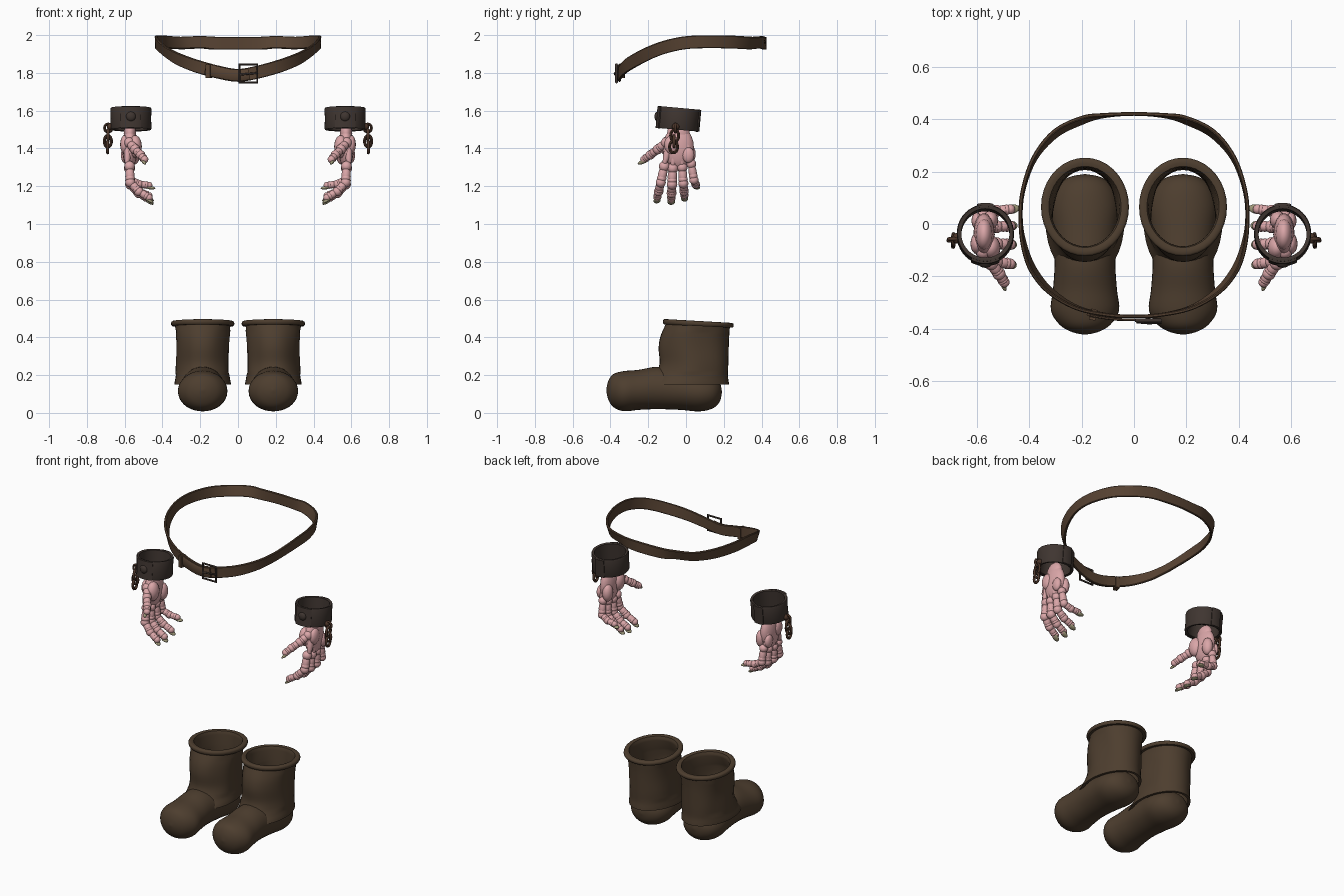
import bpy, bmesh
from math import sin, cos, pi, radians
from mathutils import Vector as V, Matrix

if "Cube" in bpy.data.objects:
    bpy.data.objects.remove(bpy.data.objects["Cube"])

def mat(name, c):
    m = bpy.data.materials.new(name)
    m.diffuse_color = (*c, 1)
    m.use_nodes = True
    m.node_tree.nodes["Principled BSDF"].inputs["Base Color"].default_value = m.diffuse_color
    return m

LEATHER = mat("boot_leather", (0.075, 0.048, 0.028))
STRAP = mat("belt_leather", (0.095, 0.055, 0.032))
IRON = mat("dark_iron", (0.05, 0.036, 0.03))
SKIN = mat("pink_skin", (0.70, 0.38, 0.39))
NAIL = mat("nail", (0.36, 0.33, 0.2))
RUST = mat("rusty_chain", (0.07, 0.035, 0.022))

def finish(bm, name, material, mirror=False, angle=45):
    bmesh.ops.recalc_face_normals(bm, faces=bm.faces)
    for side in ((1, -1) if mirror else (1,)):
        me = bpy.data.meshes.new(name)
        bm.to_mesh(me)
        if side < 0:
            me.transform(Matrix.Scale(-1, 4, V((1, 0, 0))))
            me.flip_normals()
        me.materials.append(material)
        label = name + ("_left" if side > 0 else "_right") if mirror else name
        ob = bpy.data.objects.new(label, me)
        bpy.context.collection.objects.link(ob)
        bpy.ops.object.select_all(action='DESELECT')
        ob.select_set(True)
        bpy.context.view_layer.objects.active = ob
        bpy.ops.object.shade_smooth_by_angle(angle=radians(angle))
    bm.free()

def spline(pts, n, closed=False):
    """Catmull-Rom samples through tuples of any length."""
    out, k = [], len(pts)
    get = (lambda i: pts[i % k]) if closed else (lambda i: pts[max(0, min(k - 1, i))])
    for i in range(k if closed else k - 1):
        for j in range(n):
            t = j / n
            out.append(tuple(0.5 * (2*b + (c-a)*t + (2*a-5*b+4*c-d)*t*t + (3*b-a-3*c+d)*t**3)
                             for a, b, c, d in zip(get(i-1), get(i), get(i+1), get(i+2))))
    if not closed:
        out.append(tuple(pts[-1]))
    return out

def loft(bm, rings, closed=False, caps=True):
    vs = [[bm.verts.new(p) for p in r] for r in rings]
    n, m = len(vs), len(vs[0])
    for i in range(n if closed else n - 1):
        a, b = vs[i], vs[(i + 1) % n]
        for j in range(m):
            bm.faces.new((a[j], a[(j+1) % m], b[(j+1) % m], b[j]))
    if caps and not closed:
        bm.faces.new(vs[0])
        bm.faces.new(vs[-1][::-1])

def tube(bm, pts, r, normal, closed=True, seg=8):
    """Round bar along a path lying in the plane with the given normal."""
    pts, nrm, rings = [V(p) for p in pts], V(normal).normalized(), []
    for i, p in enumerate(pts):
        a = pts[i-1] if closed or i else p
        b = pts[(i+1) % len(pts)] if closed or i < len(pts) - 1 else p
        side = (b - a).normalized().cross(nrm)
        rings.append([p + r*(cos(t)*side + sin(t)*nrm) for t in (2*pi*k/seg for k in range(seg))])
    loft(bm, rings, closed)

def ball(bm, c, r, rot=Matrix()):
    bmesh.ops.create_uvsphere(bm, u_segments=16, v_segments=10, radius=1,
        matrix=Matrix.Translation(c) @ rot.to_4x4() @ Matrix.Diagonal((*r, 1)))

def bone(bm, a, b, r, extra=0.012):
    a, b = V(a), V(b)
    d = b - a
    ball(bm, (a + b)/2, (r, r, d.length/2 + extra), d.to_track_quat('Z', 'Y').to_matrix())

# Boots: foot lofted along y (y, z centre, half width, half height)
BX, SEG = 0.187, 36
foot = [(-.422, .12, .004, .004), (-.412, .12, .05, .047), (-.385, .118, .096, .087),
        (-.33, .115, .13, .106), (-.25, .122, .122, .106), (-.15, .132, .116, .112),
        (-.03, .122, .122, .106), (.07, .11, .13, .102), (.14, .108, .108, .085),
        (.178, .11, .062, .052), (.19, .11, .004, .004)]
bm = bmesh.new()
loft(bm, [[(BX + rx*cos(t), y, z + rz*sin(t)) for t in (2*pi*k/SEG for k in range(SEG))]
          for y, z, rx, rz in spline(foot, 4)])
finish(bm, "boot_foot", LEATHER, True)

# Boot shaft: outside up, over the rolled rim, down the inside (z, y front, y back, half width)
outer = [(.15, -.215, .228, .150), (.165, -.2, .226, .148), (.2, -.165, .222, .142),
         (.26, -.14, .224, .139), (.34, -.145, .226, .138), (.4, -.135, .228, .141),
         (.46, -.108, .232, .146)]
rim = [(.46, -.117, .246, .162), (.468, -.122, .252, .167), (.478, -.122, .252, .167),
       (.486, -.115, .245, .16), (.484, -.09, .22, .138), (.46, -.085, .215, .131)]
prof = spline(outer, 4) + spline(rim, 2)
prof += [(z, f + .018, b - .016, w - .016) for z, f, b, w in reversed(spline(outer[:-1], 3))]
bm = bmesh.new()
rings = []
for z, f, b, w in prof:
    ring = []
    for k in range(SEG):
        t = 2*pi*k/SEG
        y = (f + b)/2 + (b - f)/2*sin(t)
        fold = 0.004*sin(5*t + 9*z)*(.2 < z < .44)
        ring.append((BX + (w + fold)*cos(t), y, z - .055*(y - .06)*max(0, (z - .3)/.18)))
    rings.append(ring)
loft(bm, rings, closed=True)
finish(bm, "boot_shaft", LEATHER, True)

# Belt: half centre line from back to front (x, y, z, lean), mirrored to a loop
half = [(0, .42, 1.957, 0), (.12, .413, 1.957, .1), (.2, .395, 1.962, .35), (.3, .345, 1.958, .35),
        (.38, .25, 1.963, .15), (.425, .12, 1.965, .05), (.432, 0, 1.96, .05), (.415, -.1, 1.94, .2),
        (.382, -.18, 1.912, .3), (.32, -.255, 1.875, .25), (.22, -.318, 1.836, .1),
        (.1, -.347, 1.803, 0), (0, -.352, 1.787, 0)]
loop = half + [(-x, y, z, l) for x, y, z, l in half[-2:0:-1]]

def strap(bm, path, hh, th, closed, push=0.0):
    rings, n = [], len(path)
    for i, p in enumerate(path):
        a = path[i-1] if closed or i else p
        b = path[(i+1) % n] if closed or i < n - 1 else p
        t = (V(b[:3]) - V(a[:3])).normalized()
        out = V((-t.y, t.x, 0)).normalized()
        up = V((0, 0, 1)) - t*t.z
        up = (up.normalized() + out*p[3]).normalized()
        nrm = t.cross(up).normalized()
        if nrm.dot(out) < 0:
            nrm = -nrm
        c = V(p[:3]) + out*push
        rings.append([c + up*hh*u + nrm*th*v for u, v in
                      ((-1, -.5), (-.9, -1), (.9, -1), (1, -.5), (1, .5), (.9, 1), (-.9, 1), (-1, .5))])
    loft(bm, rings, closed)

bm = bmesh.new()
path = spline(loop, 5, True)
strap(bm, path, .034, .007, True)
finish(bm, "belt", STRAP, angle=40)
bm = bmesh.new()
strap(bm, [(x, y - .013, z, l) for x, y, z, l in path if y < -.3 and -.19 < x < .06], .03, .005, False)
finish(bm, "belt_tail", STRAP, angle=40)

# Buckle frame, prong and keeper loop at the front
def box_loop(cx, y, cz, w, h):
    return [(cx-w, y, cz-h), (cx+w, y, cz-h), (cx+w, y, cz+h), (cx-w, y, cz+h)]
bm = bmesh.new()
tube(bm, box_loop(.055, -.368, 1.797, .047, .048), .007, (0, 1, 0))
tube(bm, [(.01, -.374, 1.79), (.055, -.378, 1.795), (.105, -.376, 1.8)], .005, (0, 0, 1), False)
finish(bm, "belt_buckle", IRON)
bm = bmesh.new()
bmesh.ops.create_cube(bm, size=1, matrix=Matrix.Translation((-.155, -.346, 1.808)) @
                      Matrix.Rotation(-.25, 4, 'Z') @ Matrix.Diagonal((.025, .042, .072, 1)))
finish(bm, "belt_keeper", STRAP)

# Wrist cuffs: band, overlapping plate and rivet, slightly tilted
CUFF = Matrix.Translation((.567, -.04, 1.557)) @ Matrix.Rotation(-.09, 4, 'X')
def arc_band(bm, a0, a1, n, prof, closed):
    steps = n if closed else n + 1
    loft(bm, [[CUFF @ V((r*cos(t), r*sin(t)*1.02, z)) for r, z in prof]
              for t in (a0 + (a1 - a0)*k/n for k in range(steps))], closed)
bm = bmesh.new()
arc_band(bm, 0, 2*pi, 40, [(.092, -.055), (.106, -.058), (.109, -.05), (.107, 0), (.109, .05),
                           (.106, .058), (.092, .055)], True)
for mid, wide in ((-pi/2, .5), (pi/2, .28)):
    arc_band(bm, mid - wide, mid + wide, 10, [(.1, -.06), (.114, -.058), (.114, .056), (.1, .058)], False)
ball(bm, CUFF @ V((0, -.112, .002)), (.026, .016, .026))
finish(bm, "wrist_cuff", IRON, True)

# Hanging chain on the outside of each cuff
def link(bm, c, long, wide, r, axis, side):
    pts = []
    for k in range(16):
        t = 2*pi*k/16
        pts.append(V(c) + V(side)*wide*cos(t) + V((0, 0, 1))*(long*sin(t)))
    tube(bm, pts, r, axis)
bm = bmesh.new()
X, Y, Z = (1, 0, 0), (0, 1, 0), (0, 0, 1)
ball(bm, (.677, -.055, 1.515), (.016, .02, .018))
link(bm, (.687, -.057, 1.508), .022, .02, .007, Y, X)
link(bm, (.688, -.06, 1.468), .031, .021, .008, X, Y)
link(bm, (.689, -.063, 1.438), .03, .019, .008, Y, X)
link(bm, (.69, -.066, 1.408), .031, .021, .008, X, Y)
finish(bm, "cuff_chain", RUST, True)

# Hands: palm, thumb and heel pads, tendons and jointed fingers
skin, nails = bmesh.new(), bmesh.new()
ball(skin, (.572, -.04, 1.405), (.041, .082, .112))
ball(skin, (.572, -.04, 1.48), (.033, .06, .06))
ball(skin, (.545, -.09, 1.41), (.036, .045, .06))
ball(skin, (.548, .015, 1.37), (.03, .036, .055))
ball(skin, (.6, .012, 1.365), (.02, .032, .042))
ball(skin, (.6, -.075, 1.42), (.024, .04, .05))

def finger(joints, r):
    j = [V(p) for p in joints]
    for i in range(len(j) - 1):
        bone(skin, j[i], j[i+1], r*(1 - .07*i), .006)
        ball(skin, j[i], (r*(1.18 - .07*i),)*3)
        mid = j[i].lerp(j[i+1], .5)
        bone(skin, mid, j[i+1], r*(1.06 - .07*i), 0)
    d = (j[-1] - j[-2]).normalized()
    ball(skin, j[-1], (r*.85,)*3)
    back = (d.cross(V((0, 1, 0)))).normalized()
    if back.dot(V((1, 0, -.8))) < 0:
        back = -back
    frame = Matrix((V((0, 1, 0)), back, d)).transposed()
    ball(nails, j[-1] + d*.01 + back*.012, (r*.8, .009, .026), frame)

# (knuckle y, tip y, knuckle z, tip z, radius) from index to little finger
for y0, y1, z0, zt, r in ((-.115, -.152, 1.305, 1.14, .024), (-.07, -.078, 1.295, 1.132, .025),
                          (-.02, -.008, 1.3, 1.148, .024), (.028, .056, 1.318, 1.205, .022)):
    l = lambda t: y0 + (y1 - y0)*t
    finger([(.574, y0, z0), (.57, l(.5), z0 - .085), (.525, l(.8), (z0 - .085)*.5 + zt*.5 - .008),
            (.472, y1, zt)], r)
    bone(skin, (.578, -.04 + (y0 + .04)*.35, 1.5), (.588, y0, z0 + .01), .021, .008)
finger([(.575, -.105, 1.43), (.545, -.15, 1.395), (.515, -.19, 1.365), (.495, -.222, 1.342)], .024)
finish(skin, "hand", SKIN, True)
finish(nails, "fingernails", NAIL, True)
